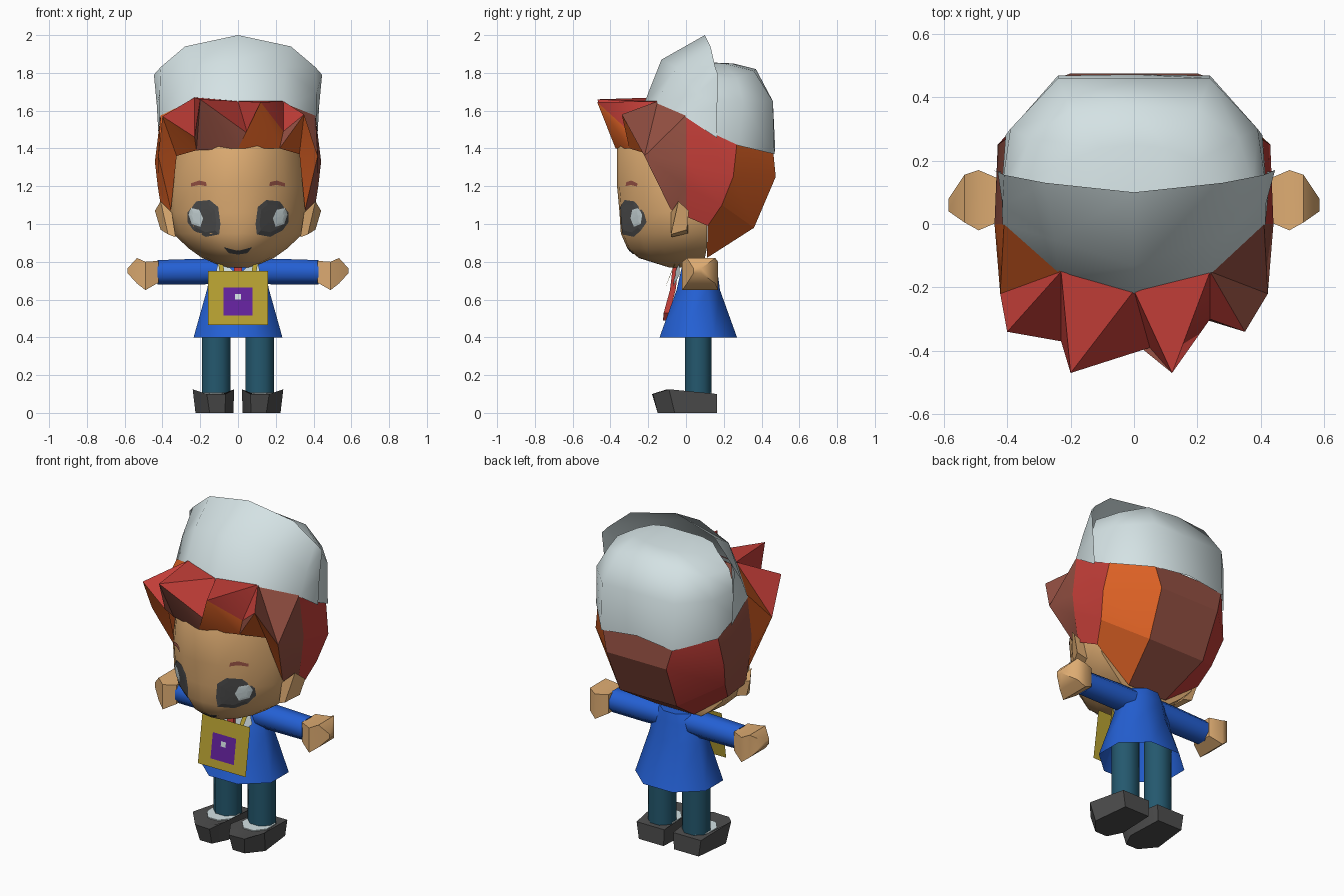
import bpy, bmesh, math
from mathutils import Vector
from mathutils.bvhtree import BVHTree

if "Cube" in bpy.data.objects:
    bpy.data.objects.remove(bpy.data.objects["Cube"])


def lin(c):
    c /= 255
    return c / 12.92 if c <= 0.04045 else ((c + 0.055) / 1.055) ** 2.4


COLOURS = {"pale": (212, 226, 228), "red": (195, 62, 56), "orange": (218, 96, 36),
           "brown": (148, 80, 66), "skin": (222, 172, 114), "blue": (36, 96, 212),
           "teal": (36, 88, 110), "charcoal": (78, 78, 78), "gold": (184, 162, 50),
           "purple": (100, 34, 158)}
MAT = {}
for name, rgb in COLOURS.items():
    MAT[name] = bpy.data.materials.new(name)
    MAT[name].diffuse_color = (*[lin(c) for c in rgb], 1)


def make(name, verts, faces, cols, smooth=None):
    """Mesh object; cols is one colour name or one name per face."""
    me = bpy.data.meshes.new(name)
    me.from_pydata([tuple(v) for v in verts], [], faces)
    names = [cols] if isinstance(cols, str) else sorted(set(cols))
    for n in names:
        me.materials.append(MAT[n])
    if not isinstance(cols, str):
        for p, c in zip(me.polygons, cols):
            p.material_index = names.index(c)
    bm = bmesh.new()
    bm.from_mesh(me)
    bmesh.ops.remove_doubles(bm, verts=bm.verts, dist=1e-5)
    bmesh.ops.recalc_face_normals(bm, faces=bm.faces)
    bm.to_mesh(me)
    bm.free()
    ob = bpy.data.objects.new(name, me)
    bpy.context.collection.objects.link(ob)
    if smooth:
        bpy.ops.object.select_all(action='DESELECT')
        ob.select_set(True)
        bpy.context.view_layer.objects.active = ob
        bpy.ops.object.shade_smooth_by_angle(angle=math.radians(smooth))
    return ob


def loft(name, rings, col, closed=True, caps=(True, True), smooth=None):
    n = len(rings[0])
    verts = [p for r in rings for p in r]
    faces = [(i * n + j, i * n + (j + 1) % n, (i + 1) * n + (j + 1) % n, (i + 1) * n + j)
             for i in range(len(rings) - 1) for j in range(n if closed else n - 1)]
    if closed and caps[0]:
        faces.append(tuple(range(n)))
    if closed and caps[1]:
        faces.append(tuple(range(len(verts) - n, len(verts))))
    return make(name, verts, faces, col, smooth)


def flip(p):
    return (-p[0], p[1], p[2])


def both(half):
    """Half row from the centre outward -> full row."""
    return [flip(p) for p in half[:0:-1]] + list(half)


def ellipse(cx, cy, z, rx, ry, n=8):
    return [(cx + rx * math.cos((k + .5) * math.tau / n) / math.cos(math.pi / n),
             cy + ry * math.sin((k + .5) * math.tau / n) / math.cos(math.pi / n), z)
            for k in range(n)]


# Head: rows of height, half width, front y, back y
def head_ring(z, w, f, b):
    d = -f / 0.36
    half = [(0, f), (.3 * w, f + .012 * d), (.66 * w, f + .11 * d),
            (.88 * w, f + .22 * d), (w, min(0, b)), (.93 * w, b)]
    return both([(x, y, z) for x, y in half])


head = loft("head", [head_ring(*r) for r in (
    (.77, .07, -.09, .06), (.82, .19, -.25, .10), (.87, .26, -.31, .11), (.95, .345, -.345, .11),
    (1.06, .375, -.352, .11), (1.2, .38, -.365, .11), (1.4, .35, -.365, .1), (1.47, .33, -.33, .1))],
    "skin", smooth=45)
tree = BVHTree.FromObject(head, bpy.context.evaluated_depsgraph_get())


# Painted face details, draped over the head
def plate(name, outline, col, lift):
    c = Vector((sum(p[0] for p in outline), sum(p[1] for p in outline))) / len(outline)
    n, steps, verts, faces = len(outline), 4, [], []
    for s in range(steps + 1):
        for p in outline:
            q = c.lerp(Vector(p), max(s / steps, .02))
            hit = tree.ray_cast(Vector((q.x, -2, q.y)), Vector((0, 1, 0)))[0]
            verts.append((q.x, (hit.y if hit else -.3) - lift, q.y))
    faces.append(tuple(range(n)))
    for s in range(steps):
        for j in range(n):
            k = (j + 1) % n
            faces.append((s * n + j, s * n + k, s * n + n + k, s * n + n + j))
    make(name, verts, faces, col)


eye = [(.268, 1.06), (.22, 1.12), (.15, 1.127), (.105, 1.09), (.093, 1.0), (.10, .945),
       (.17, .932), (.235, .965), (.268, 1.01)]
glint = [(.262, 1.05), (.25, 1.085), (.205, 1.075), (.185, 1.03), (.2, .985), (.245, 1.0)]
brow = [(.165, 1.2), (.17, 1.222), (.205, 1.23), (.25, 1.215), (.25, 1.198), (.205, 1.207)]
for side, s in (("left", -1), ("right", 1)):
    for part, shape, col, lift in (("eye", eye, "charcoal", .005), ("eye_glint", glint, "pale", .009),
                                   ("brow", brow, "brown", .005)):
        plate(side + "_" + part, [(s * x, z) for x, z in shape], col, lift)
plate("mouth", [(-.075, .877), (-.04, .86), (.04, .86), (.075, .877), (.05, .846), (0, .838), (-.05, .846)],
      "charcoal", .005)

# Ears
for side, s in (("left", -1), ("right", 1)):
    v = [(.35, -.08, 1.06), (.35, .01, 1.04), (.34, .01, .95), (.33, -.08, .93),
         (.41, -.04, 1.12), (.44, .015, 1.07), (.41, .005, .97), (.37, -.08, .945)]
    make(side + "_ear", [(s * x, y, z) for x, y, z in v],
         [(0, 1, 2, 3), (4, 5, 6, 7), (0, 1, 5, 4), (1, 2, 6, 5), (2, 3, 7, 6), (3, 0, 4, 7)], "skin")

# Hair shell: columns from the hat hem down to the nape, one colour per strip
side_col = [(.41, 0, 1.575), (.44, 0, 1.33), (.425, 0, 1.2), (.40, 0, 1.04)]
rear_col = [(.40, .27, 1.43), (.43, .25, 1.25), (.395, .19, 1.1), (.36, .115, .99)]
back_col = [(.24, .46, 1.40), (.2, .475, 1.25), (.19, .36, .98), (.13, .11, .82)]
cols = [side_col, rear_col, back_col]
cols += [[flip(p) for p in c] for c in reversed(cols)]
verts = [p for c in cols for p in c]
faces, paint = [], []
for i, colour in enumerate(("red", "orange", "brown", "red", "brown")):
    for j in range(3):
        faces.append((i * 4 + j, i * 4 + j + 1, i * 4 + j + 5, i * 4 + j + 4))
        paint.append(colour)
make("hair_back", verts, faces, paint, 25)

# Fringe: back edge, spike tips, valleys and hairline
B = [(-.41, 0, 1.575), (-.23, -.15, 1.67), (0, -.21, 1.65), (.24, -.15, 1.65), (.41, 0, 1.575)]
T = [(-.40, -.34, 1.57), (-.20, -.47, 1.66), (.12, -.47, 1.645), (.35, -.34, 1.58)]
V = [None, (-.23, -.37, 1.46), (.05, -.39, 1.48), (.24, -.30, 1.49), None]
L = [(-.325, -.20, 1.36), (-.22, -.30, 1.39), (0, -.373, 1.40), (.22, -.30, 1.40), (.325, -.20, 1.37)]
tris = []
under = ("orange", "brown", "orange", "orange")
for i in range(4):
    if 0 < i < 3:
        tris.append((B[i], T[i], B[i + 1], "red"))
    tris.append((L[i], L[i + 1], T[i], under[i]))
    if V[i]:
        tris += [(B[i], V[i], T[i], "red"), (V[i], L[i], T[i], "brown")]
    if V[i + 1]:
        tris += [(B[i + 1], T[i], V[i + 1], "red"), (T[i], L[i + 1], V[i + 1], under[i])]
# Side locks hanging in front of the ears
for s, tip, line, top, colour, crest in ((-1, T[0], L[0], B[1], "orange", "red"),
                                         (1, T[3], L[4], B[3], "brown", "brown")):
    def m(p):
        return (s * p[0], p[1], p[2])
    low, mid = m((.355, -.08, 1.075)), m((.422, -.22, 1.36))
    a, b, c, d = [m(p) for p in side_col]
    tris += [(top, tip, mid, crest), (top, mid, a, colour), (a, mid, b, colour), (mid, c, b, colour),
             (mid, low, c, colour), (low, d, c, colour), (tip, line, mid, "orange"),
             (mid, line, low, "orange")]
make("hair_fringe", [p for t in tris for p in t[:3]],
     [(3 * i, 3 * i + 1, 3 * i + 2) for i in range(len(tris))], [t[3] for t in tris], 35)

# Hat: upturned front brim and rounded crown behind it
loft("hat_brim", [both(r) for r in (
    [(0, -.225, 1.63), (.24, -.165, 1.63), (.415, 0, 1.565), (.42, .165, 1.455)],
    [(0, -.13, 1.87), (.25, -.05, 1.83), (.415, .06, 1.69), (.43, .165, 1.63)],
    [(0, .10, 2.0), (.28, .13, 1.94), (.41, .155, 1.83), (.445, .17, 1.79)])],
    "pale", closed=False, smooth=60)
loft("hat_crown", [both(r) for r in (
    [(0, .472, 1.40), (.24, .468, 1.37), (.405, .28, 1.415), (.417, .12, 1.49)],
    [(0, .46, 1.65), (.24, .46, 1.65), (.39, .3, 1.65), (.415, .13, 1.66)],
    [(0, .37, 1.82), (.2, .36, 1.81), (.33, .27, 1.77), (.375, .12, 1.77)],
    [(0, .25, 1.85), (.1, .24, 1.85), (.2, .2, 1.85), (.27, .08, 1.83)],
    [(0, .02, 1.86), (.05, .02, 1.86), (.12, .02, 1.86), (.2, .03, 1.85)])],
    "pale", closed=False, smooth=60)

# Coat, open at the hem
loft("coat", [ellipse(0, .065, .4, .235, .205), ellipse(0, .065, .65, .165, .115),
              ellipse(0, .07, .76, .14, .095), ellipse(0, .075, .815, .10, .08)],
     "blue", caps=(False, True), smooth=50)

# Collar, tie, lanyard and badge
for s in (-1, 1):
    make("collar", [(0, -.06, .73), (s * .10, -.035, .82), (s * .12, -.035, .73), (s * .06, -.068, .67)],
         [(0, 1, 2, 3)], "pale")
    make("lanyard", [(s * .085, -.05, .82), (s * .11, -.045, .82), (s * .08, -.115, .65), (s * .055, -.115, .65)],
         [(0, 1, 2, 3)], "gold")
loft("tie", [[(-w, y + .03, z), (w, y + .03, z), (w, y, z), (-w, y, z)] for w, y, z in (
    (.02, -.068, .79), (.025, -.085, .65), (.045, -.118, .53), (.015, -.122, .49))], "red")


def tile(name, x, z0, z1, col, lift):
    def y(z):
        return -.155 + (z - .465) * .15 - lift
    make(name, [(-x, y(z0), z0), (x, y(z0), z0), (x, y(z1), z1), (-x, y(z1), z1)], [(0, 1, 2, 3)], col)


tile("badge", .16, .465, .75, "gold", 0)
tile("badge_panel", .078, .515, .665, "purple", .004)
tile("badge_dot", .016, .6, .63, "pale", .008)

# Arms, hands, legs, socks and shoes
for side, s in (("left", -1), ("right", 1)):
    loft(side + "_arm", [[(s * x, p[0], p[1]) for p in ellipse(.07, cz, 0, ry, rz)] for x, cz, ry, rz in (
        (.06, .75, .07, .065), (.2, .748, .068, .068), (.425, .745, .065, .064))], "blue", smooth=50)
    loft(side + "_hand", [[(s * x, y0, z0), (s * x, y1, z0), (s * x, y1, z1), (s * x, y0, z1)]
                          for x, y0, y1, z0, z1 in ((.42, .01, .14, .69, .805), (.49, -.02, .17, .65, .80),
                                                    (.535, .005, .155, .685, .82), (.585, .04, .08, .74, .765))],
         "skin", smooth=50)
    loft(side + "_leg", [ellipse(s * .115, .065, z, .075, .07) for z in (.10, .55)], "teal", smooth=50)
    loft(side + "_sock", [ellipse(s * .118, .03, z, .082, .1) for z in (.09, .108)], "pale")
    sole = [(.035, .165), (.025, -.06), (.07, -.15), (.15, -.15), (.225, -.06), (.20, .165)]
    top = [(.03, .165, .10), (.02, -.10, .125), (.065, -.18, .10), (.165, -.175, .10),
           (.24, -.09, .125), (.215, .165, .10)]
    loft(side + "_shoe", [[(s * x, y, 0) for x, y in sole], [(s * x, y, z) for x, y, z in top],
                          [(s * (.12 + (x - .12) * .75), y * .72, .102) for x, y, z in top]],
         "charcoal", smooth=40)

for m in bpy.data.materials:
    if m.users and not m.is_grease_pencil:
        m.use_nodes = True
        m.node_tree.nodes["Principled BSDF"].inputs["Base Color"].default_value = m.diffuse_color
